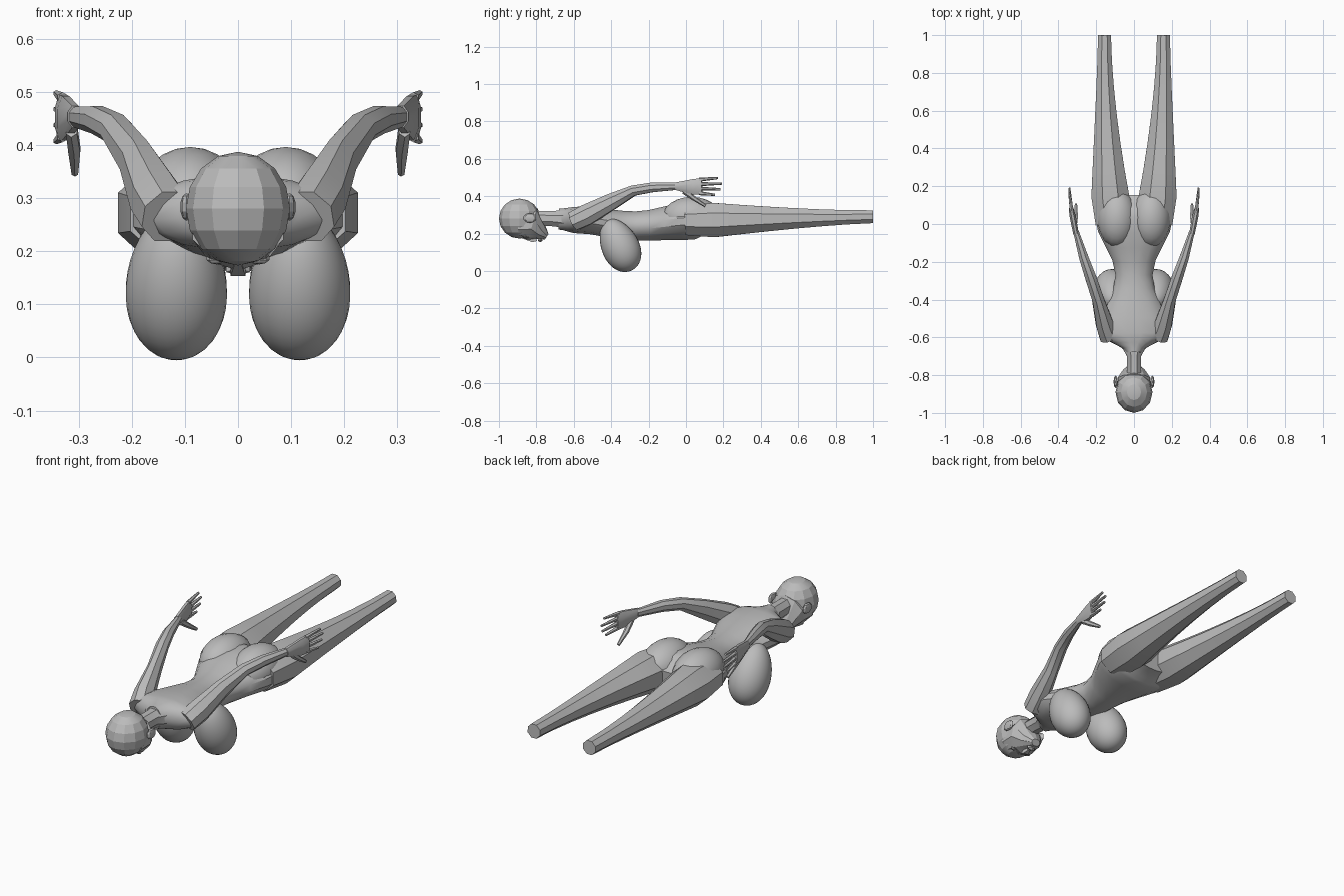
import bpy
import bmesh
from math import cos, sin, tau, pi, radians
from mathutils import Vector, Matrix

default_cube = bpy.data.objects.get("Cube")
if default_cube:
    bpy.data.objects.remove(default_cube, do_unlink=True)

grey = bpy.data.materials.new("plain_grey")
grey.use_nodes = True
grey.diffuse_color = (.5, .5, .5, 1)
shader = grey.node_tree.nodes["Principled BSDF"]
shader.inputs["Base Color"].default_value = grey.diffuse_color


def finish(name, bm, sharp_angle):
    """Turn a bmesh into a shaded grey object."""
    bmesh.ops.recalc_face_normals(bm, faces=bm.faces)
    mesh = bpy.data.meshes.new(name)
    bm.to_mesh(mesh)
    bm.free()
    mesh.materials.append(grey)
    part = bpy.data.objects.new(name, mesh)
    bpy.context.collection.objects.link(part)
    bpy.ops.object.select_all(action='DESELECT')
    part.select_set(True)
    bpy.context.view_layer.objects.active = part
    bpy.ops.object.shade_smooth_by_angle(angle=radians(sharp_angle))


def loft(name, rings, sides=8, mirror=1, sharp_angle=30):
    """Skin rings of (centre, half width, half height) along their own path."""
    bm = bmesh.new()
    centres = [Vector((mirror * x, y, z)) for (x, y, z), width, height in rings]
    loops = []
    for index, (unused_centre, width, height) in enumerate(rings):
        before = centres[max(index - 1, 0)]
        after = centres[min(index + 1, len(centres) - 1)]
        along = (after - before).normalized()
        across = along.cross(Vector((0, 0, 1))).normalized()
        up = across.cross(along)
        angles = [tau * (corner + .5) / sides for corner in range(sides)]
        loops.append([bm.verts.new(centres[index] + across * width * cos(angle)
                                   + up * height * sin(angle)) for angle in angles])
    for near, far in zip(loops, loops[1:]):
        for corner in range(sides):
            following = (corner + 1) % sides
            bm.faces.new((near[corner], near[following], far[following], far[corner]))
    bm.faces.new(loops[0])
    bm.faces.new(loops[-1])
    finish(name, bm, sharp_angle)


def trunk(name, stations, sides=8, steps=1, sharp_angle=30):
    """Loft on the centre line through (y, low, high, half width), eased between stations."""
    sections = [Vector(stations[0])]
    for start, end in zip(stations, stations[1:]):
        for step in range(1, steps + 1):
            part = step / steps
            section = Vector(start).lerp(Vector(end), (1 - cos(pi * part)) / 2)
            section[0] = start[0] + (end[0] - start[0]) * part
            sections.append(section)
    rings = [((0, y, (low + high) / 2), width, (high - low) / 2)
             for y, low, high, width in sections]
    loft(name, rings, sides, sharp_angle=sharp_angle)


def ball(name, centre, radii, tilt=0, segments=8, taper=0):
    """Ellipsoid, tilted about x and optionally slimmer towards its top."""
    bm = bmesh.new()
    bmesh.ops.create_uvsphere(bm, u_segments=segments, v_segments=segments * 2 // 3, radius=1)
    for vert in bm.verts:
        slim = 1 - taper * vert.co.z
        vert.co.x *= slim * radii[0]
        vert.co.y *= slim * radii[1]
        vert.co.z *= radii[2]
    bm.transform(Matrix.Translation(centre) @ Matrix.Rotation(tilt, 4, 'X'))
    finish(name, bm, sharp_angle=40 if segments > 12 else 20)


# Torso: shoulders, waist, hips, crotch
trunk("torso", [(-.68, .22, .335, .045), (-.58, .2, .345, .185), (-.27, .16, .32, .1),
                (.04, .165, .37, .21), (.15, .2, .31, .13)], sides=16, steps=4)
trunk("neck", [(-.84, .24, .325, .04), (-.7, .235, .325, .04), (-.64, .22, .33, .075)])

# Head facing down
ball("skull", centre=(0, -.89, .28), radii=(.098, .11, .107), segments=12)
trunk("jaw", [(-.9, .18, .3, .09), (-.82, .16, .34, .09),
              (-.78, .16, .25, .06), (-.745, .165, .2, .025)], sides=10, sharp_angle=20)
trunk("nose", [(-.87, .17, .19, .01), (-.82, .147, .19, .02), (-.8, .155, .19, .01)], sides=4)
trunk("mouth", [(-.79, .16, .18, .01), (-.78, .154, .18, .026), (-.77, .16, .18, .01)], sides=6)

for mirror, label in ((1, "left_"), (-1, "right_")):
    ball(label + "ear", centre=(mirror * .097, -.835, .283), radii=(.012, .035, .026))
    ball(label + "eye", centre=(mirror * .04, -.86, .187), radii=(.02, .012, .012))

    # Chest and seat volumes
    ball(label + "breast", centre=(mirror * .116, -.355, .138), radii=(.095, .1, .15),
         tilt=.45, segments=30, taper=.12)
    ball(label + "buttock", centre=(mirror * .09, .03, .29), radii=(.105, .155, .106),
         segments=18)

    # Leg tapering from the thigh to a flat ankle cut
    leg = [((.115, 0, .27), .095, .085)]
    ring_count = 6
    for ring in range(ring_count + 1):
        along = ring / ring_count
        remaining = 1 - along
        radius = .037 + .071 * remaining ** 1.5
        leg.append(((.156 - .03 * remaining ** 2, 1 - .85 * remaining, .29 - .018 * remaining),
                    radius, radius * (.92 + along / 12)))
    loft(label + "leg", leg, mirror=mirror)

    # Arm swept back and up: shoulder, upper arm, elbow, forearm, wrist
    loft(label + "arm", [((.13, -.6, .265), .055, .055), ((.155, -.53, .3), .05, .06),
                         ((.19, -.4, .37), .034, .047), ((.23, -.28, .43), .032, .03),
                         ((.265, -.18, .447), .027, .028), ((.307, -.04, .453), .016, .02)],
         mirror=mirror)

    # Hand with four fingers and a thumb
    loft(label + "palm", [((.306, -.055, .453), .016, .022), ((.324, .04, .45), .018, .045),
                          ((.333, .085, .452), .013, .047)], mirror=mirror)
    for finger, reach in enumerate((.155, .185, .192, .17)):
        offset = finger - 1.5
        loft(label + "finger_" + str(finger + 1),
             [((.33, .07, .452 + offset * .024), .011, .011),
              ((.342, reach, .452 + offset * .03), .006, .006)], sides=6, mirror=mirror)
    loft(label + "thumb", [((.313, -.01, .428), .012, .017), ((.308, .04, .39), .013, .013),
                           ((.307, .105, .347), .007, .008)], sides=6, mirror=mirror)
